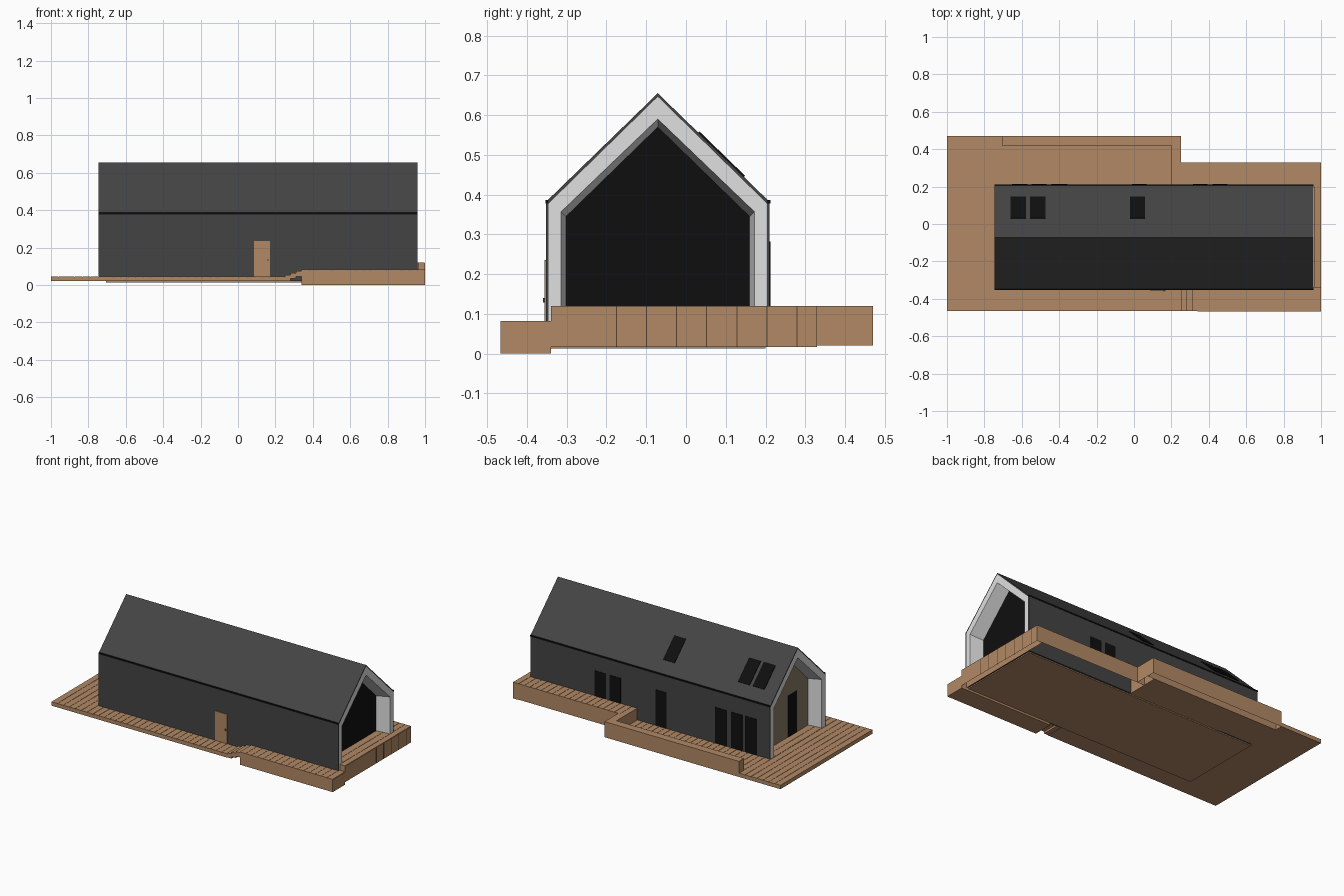
import bpy, bmesh, math
from mathutils import Matrix

if "Cube" in bpy.data.objects:
    bpy.data.objects.remove(bpy.data.objects["Cube"])


def mat(name, r, g, b):
    m = bpy.data.materials.new(name)
    lin = [((c / 255 + 0.055) / 1.055) ** 2.4 if c > 10 else c / 255 / 12.92 for c in (r, g, b)]
    m.diffuse_color = (*lin, 1)
    m.use_nodes = True
    m.node_tree.nodes["Principled BSDF"].inputs["Base Color"].default_value = m.diffuse_color
    return m


WOOD = mat("deck_wood", 178, 137, 101)
SEAM = mat("dark_wood_seam", 90, 66, 46)
DARK = mat("charcoal_cladding", 68, 68, 69)
WHITE = mat("white_trim", 224, 224, 224)
BLACK = mat("black_glass", 15, 15, 15)
TAUPE = mat("taupe_wall", 136, 121, 99)


def finish(bm, name, *mats):
    me = bpy.data.meshes.new(name)
    bm.to_mesh(me)
    bm.free()
    ob = bpy.data.objects.new(name, me)
    for m in mats:
        me.materials.append(m)
    bpy.context.collection.objects.link(ob)
    return ob


def add_box(bm, x, y, z, open_bottom=False):
    size = [b - a for a, b in (x, y, z)]
    mid = [(a + b) / 2 for a, b in (x, y, z)]
    vs = bmesh.ops.create_cube(bm, size=1, matrix=Matrix.Translation(mid) @ Matrix.Diagonal((*size, 1)))["verts"]
    if open_bottom:
        low = [f for f in {f for v in vs for f in v.link_faces} if f.normal.z < -0.5]
        bm.normal_update()
        low = [f for f in {f for v in vs for f in v.link_faces} if f.normal.z < -0.5]
        bmesh.ops.delete(bm, geom=low, context='FACES_ONLY')


def box(name, x, y, z, m, open_bottom=False):
    bm = bmesh.new()
    add_box(bm, x, y, z, open_bottom)
    return finish(bm, name, m)


def boards(name, x, y, top, pitch=0.04):
    """Row of deck boards running along y, with narrow gaps."""
    n = max(1, round((x[1] - x[0]) / pitch))
    w = (x[1] - x[0]) / n
    bm = bmesh.new()
    for i in range(n):
        add_box(bm, (x[0] + i * w, x[0] + (i + 1) * w - 0.002), y, (top - 0.003, top))
    return finish(bm, name, WOOD)


# House: one loft through gable profiles, recessed at both ends
XL, XR, RECESS, YC = -0.745, 0.96, 0.09, -0.071


def gable(half, eave, peak, base):
    return [(YC - half, base), (YC - half, eave), (YC, peak), (YC + half, eave), (YC + half, base)]


def ends(floor):
    return [gable(0.231, 0.345, 0.57, floor + 0.001), gable(0.243, 0.357, 0.59, floor),
            gable(0.275, 0.377, 0.646, 0.026), gable(0.281, 0.382, 0.655, 0.02)]


left, right = ends(0.04), ends(0.113)
stations = list(zip([XL + RECESS, XL, XL, XL], left)) + \
    list(zip([XR, XR, XR, XR - RECESS], right[::-1]))
band_mats = [1, 1, 0, 0, 0, 1, 1]
bm = bmesh.new()
rings = [[bm.verts.new((x, y, z)) for y, z in prof] for x, prof in stations]
for k, mi in enumerate(band_mats):
    for i in range(5):
        j = (i + 1) % 5
        bm.faces.new((rings[k][i], rings[k][j], rings[k + 1][j], rings[k + 1][i])).material_index = mi
bm.faces.new(rings[0]).material_index = 2
bm.faces.new(rings[-1]).material_index = 3
bmesh.ops.recalc_face_normals(bm, faces=bm.faces[:])
finish(bm, "house_shell", DARK, WHITE, TAUPE, BLACK)

# Gutters along both eaves
for side, tag in ((-1, "front"), (1, "back")):
    y = YC + side * 0.279
    box(f"gutter_{tag}", (XL, XR), (y - 0.004, y + 0.004), (0.378, 0.387), BLACK)

# Glazing on the back wall
BACK = YC + 0.281
for i, (a, b, low, top) in enumerate([(0.42, 0.50, 0.12, 0.282), (0.316, 0.394, 0.12, 0.282),
                                      (-0.01, 0.068, 0.046, 0.276), (-0.44, -0.356, 0.046, 0.276),
                                      (-0.547, -0.468, 0.046, 0.276), (-0.653, -0.569, 0.046, 0.276)]):
    box(f"back_window_{i}", (a, b), (BACK - 0.002, BACK + 0.003), (low, top), BLACK)

# Skylights lying on the back roof slope
slope = math.atan2(0.655 - 0.382, 0.281)
for i, (a, b) in enumerate([(-0.66, -0.577), (-0.555, -0.472), (-0.022, 0.06)]):
    s = box(f"skylight_{i}", (-(b - a) / 2, (b - a) / 2), (-0.08, 0.08), (-0.003, 0.004), BLACK)
    s.location = ((a + b) / 2, 0.088, 0.655 - (0.088 - YC) * math.tan(slope))
    s.rotation_euler.x = -slope

# Doors
box("gable_door", (XL + RECESS - 0.004, XL + RECESS + 0.002), (-0.187, -0.10), (0.046, 0.31), BLACK)
FRONT = YC - 0.281
box("front_door", (0.085, 0.172), (FRONT - 0.004, FRONT + 0.002), (0.046, 0.235), WOOD)
box("front_door_handle", (0.157, 0.163), (FRONT - 0.008, FRONT - 0.003), (0.128, 0.14), SEAM)

# Low deck around the house
box("base_slab", (-0.705, 0.95), (-0.34, 0.20), (0.013, 0.04), WOOD)
for name, x, y in [("left_deck", (-1, -0.705), (-0.465, 0.47)),
                   ("front_deck", (-0.705, 0.25), (-0.465, -0.34)),
                   ("back_deck", (-0.705, 0.2), (0.20, 0.42))]:
    box(name, x, y, (0.02, 0.042), WOOD)
    boards(name + "_boards", x, y, 0.045)
boards("left_porch_boards", (XL, XL + RECESS), (-0.312, 0.17), 0.046)

# Steps up to the raised front deck
for i in range(3):
    x0 = 0.25 + i * 0.03
    box(f"step_{i}", (x0, x0 + 0.03), (-0.465, -0.34), (0.022 + i * 0.012, 0.052 + i * 0.012), WOOD)
box("raised_front_deck", (0.34, 1), (-0.467, -0.34), (0, 0.079), WOOD)
boards("raised_front_boards", (0.34, 1), (-0.467, -0.34), 0.082)

# Raised terrace round the right end and back, hollow underneath
bm = bmesh.new()
add_box(bm, (0.2, 1), (0.20, 0.33), (0.018, 0.117), True)
add_box(bm, (0.962, 1), (-0.34, 0.33), (0.016, 0.117), True)
# remove the hidden partitions against the house wall
bm.normal_update()
bmesh.ops.delete(bm, geom=[f for f in bm.faces if f.normal.y < -0.5 and f.calc_center_median().y > 0],
                 context='FACES_ONLY')
finish(bm, "raised_terrace", WOOD)
boards("terrace_back_boards", (0.2, 1), (0.21, 0.33), 0.12)
boards("terrace_end_boards", (0.962, 1), (-0.34, 0.21), 0.12)
boards("right_porch_boards", (XR - RECESS, 0.962), (-0.312, 0.17), 0.12)

# Long bench wall edging the back deck
box("bench_wall", (-0.705, 0.25), (0.42, 0.47), (0.02, 0.12), WOOD, True)
box("bench_return", (0.2, 0.25), (0.33, 0.42), (0.02, 0.12), WOOD, True)

# Panel seams on the right end of the terrace
for i in range(7):
    y = -0.175 + i * 0.0757
    box(f"panel_seam_{i}", (0.998, 1.0005), (y - 0.0012, y + 0.0012), (0.016, 0.118), SEAM)
